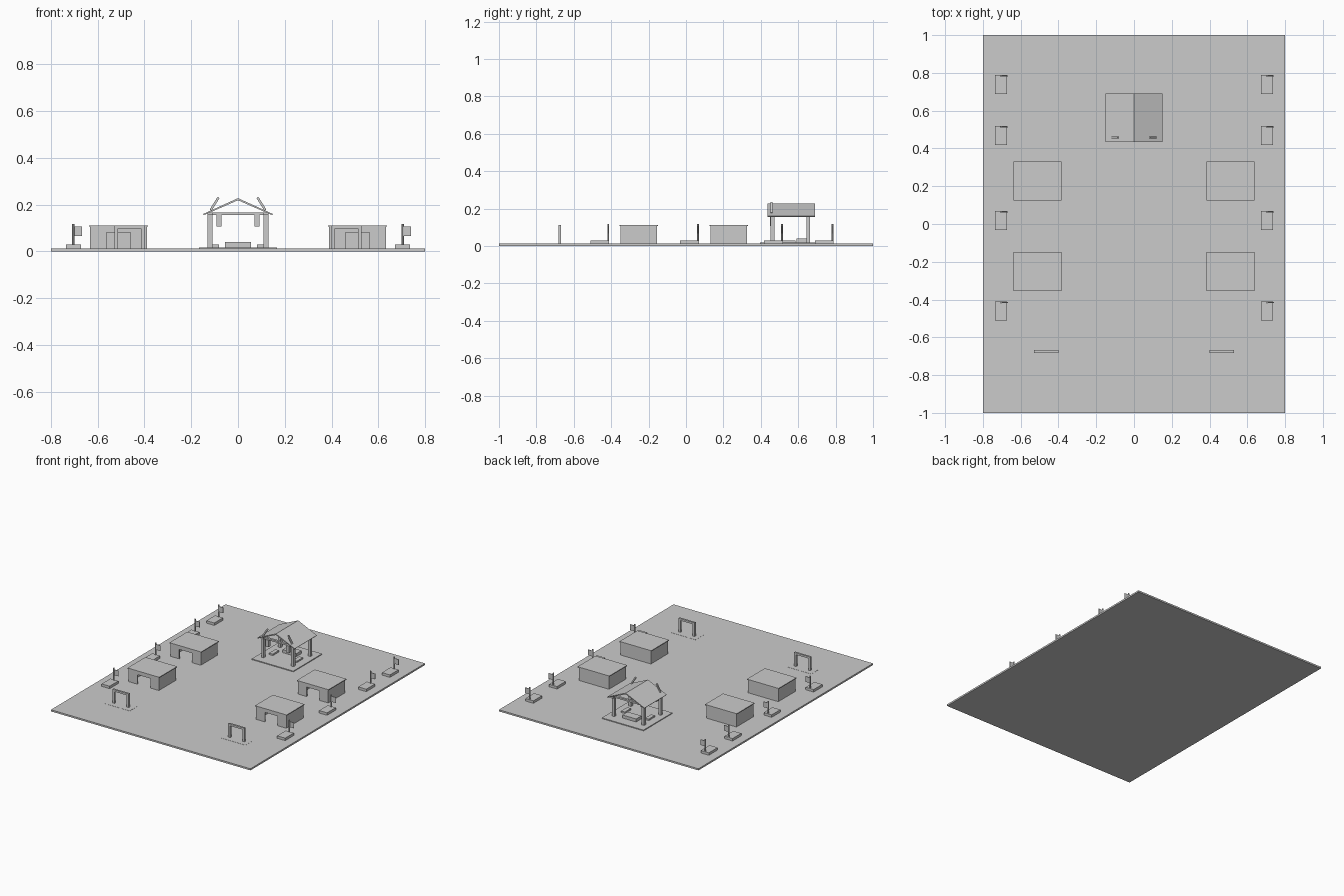
import bpy, math

if "Cube" in bpy.data.objects:
    bpy.data.objects.remove(bpy.data.objects["Cube"])


def box(name, x0, x1, y0, y1, z0, z1, rot_y=0.0):
    """Axis-aligned box from its bounds, optionally leaned about y."""
    bpy.ops.mesh.primitive_cube_add(size=1, location=((x0 + x1) / 2, (y0 + y1) / 2, (z0 + z1) / 2))
    o = bpy.context.object
    o.name = name
    o.scale = (x1 - x0, y1 - y0, z1 - z0)
    o.rotation_euler = (0, rot_y, 0)
    return o


def prism(name, profile, y0, y1):
    """Extrude an x-z profile along y."""
    n = len(profile)
    verts = [(x, y, z) for y in (y0, y1) for x, z in profile]
    faces = [tuple(range(n)), tuple(range(2 * n - 1, n - 1, -1))]
    faces += [(i, i + n, (i + 1) % n + n, (i + 1) % n) for i in range(n)]
    me = bpy.data.meshes.new(name)
    me.from_pydata(verts, [], faces)
    o = bpy.data.objects.new(name, me)
    bpy.context.collection.objects.link(o)
    return o


G = 0.012  # top of the ground slab
box("ground", -0.8, 0.8, -1, 1, 0, G)

# Open pavilion
P = 0.018
box("pavilion_floor", -0.167, 0.167, 0.395, 0.725, G - 0.002, P)
for s in (-1, 1):
    for y in (0.462, 0.654):
        box("pavilion_post", s * 0.12 - 0.01, s * 0.12 + 0.01, y - 0.01, y + 0.01, P, 0.157)
    box("side_beam", s * 0.12 - 0.01, s * 0.12 + 0.01, 0.445, 0.68, 0.155, 0.167)
    box("roof_horn", s * 0.1 - 0.005, s * 0.1 + 0.005, 0.452, 0.462, 0.172, 0.236,
        -s * math.radians(32))
    box("hanging_lantern", s * 0.082 - 0.011, s * 0.082 + 0.011, 0.45, 0.472, 0.106, 0.156)
    box("side_bench", s * 0.096 - 0.015, s * 0.096 + 0.015, 0.515, 0.585, P, 0.029)
for y in (0.462, 0.654):
    box("cross_beam", -0.13, 0.13, y - 0.008, y + 0.008, 0.155, 0.167)
prism("gable_roof", [(-0.15, 0.160), (0, 0.228), (0.15, 0.160),
                     (0.147, 0.155), (0, 0.219), (-0.147, 0.155)], 0.435, 0.69)
box("altar", -0.055, 0.055, 0.59, 0.65, P, 0.040)

# Hollow huts with a front doorway
for s in (-1, 1):
    for cy in (0.228, -0.252):
        cx = s * 0.511
        x0, x1, y0, y1 = cx - 0.121, cx + 0.121, cy - 0.097, cy + 0.097
        t, top = 0.01, 0.106
        box("hut_back_wall", x0, x1, y1 - t, y1, G, top)
        for q in (-1, 1):
            xa, xb = sorted((cx + q * 0.121, cx + q * 0.111))
            box("hut_side_wall", xa, xb, y0 + t, y1 - t, G, top)
            xa, xb = sorted((cx + q * 0.121, cx + q * 0.052))
            box("hut_front_wall", xa, xb, y0, y0 + t, G, top)
        box("hut_lintel", cx - 0.052, cx + 0.052, y0, y0 + t, 0.081, top)
        box("hut_roof", cx - 0.127, cx + 0.127, cy - 0.103, cy + 0.103, top, 0.112)

# Entrance gates
for s in (-1, 1):
    cx = s * 0.464
    box("gate_base", cx - 0.1, cx + 0.1, -0.72, -0.63, G - 0.002, G + 0.001)
    for q in (-1, 1):
        px = cx + q * 0.057
        box("gate_post", px - 0.008, px + 0.008, -0.682, -0.668, G, 0.1)
    box("gate_beam", cx - 0.065, cx + 0.065, -0.682, -0.668, 0.098, 0.112)

# Low plinths, each with a pole and flag at the rear
for cx in (-0.704, 0.704):
    for cy in (0.74, 0.469, 0.02, -0.46):
        box("plinth", cx - 0.032, cx + 0.032, cy - 0.051, cy + 0.049, G, 0.030)
        bpy.ops.mesh.primitive_cylinder_add(vertices=8, radius=0.005, depth=0.092,
                                            location=(cx, cy + 0.044, 0.072))
        bpy.context.object.name = "flag_pole"
        box("flag", cx, cx + 0.037, cy + 0.042, cy + 0.046, 0.067, 0.107)
